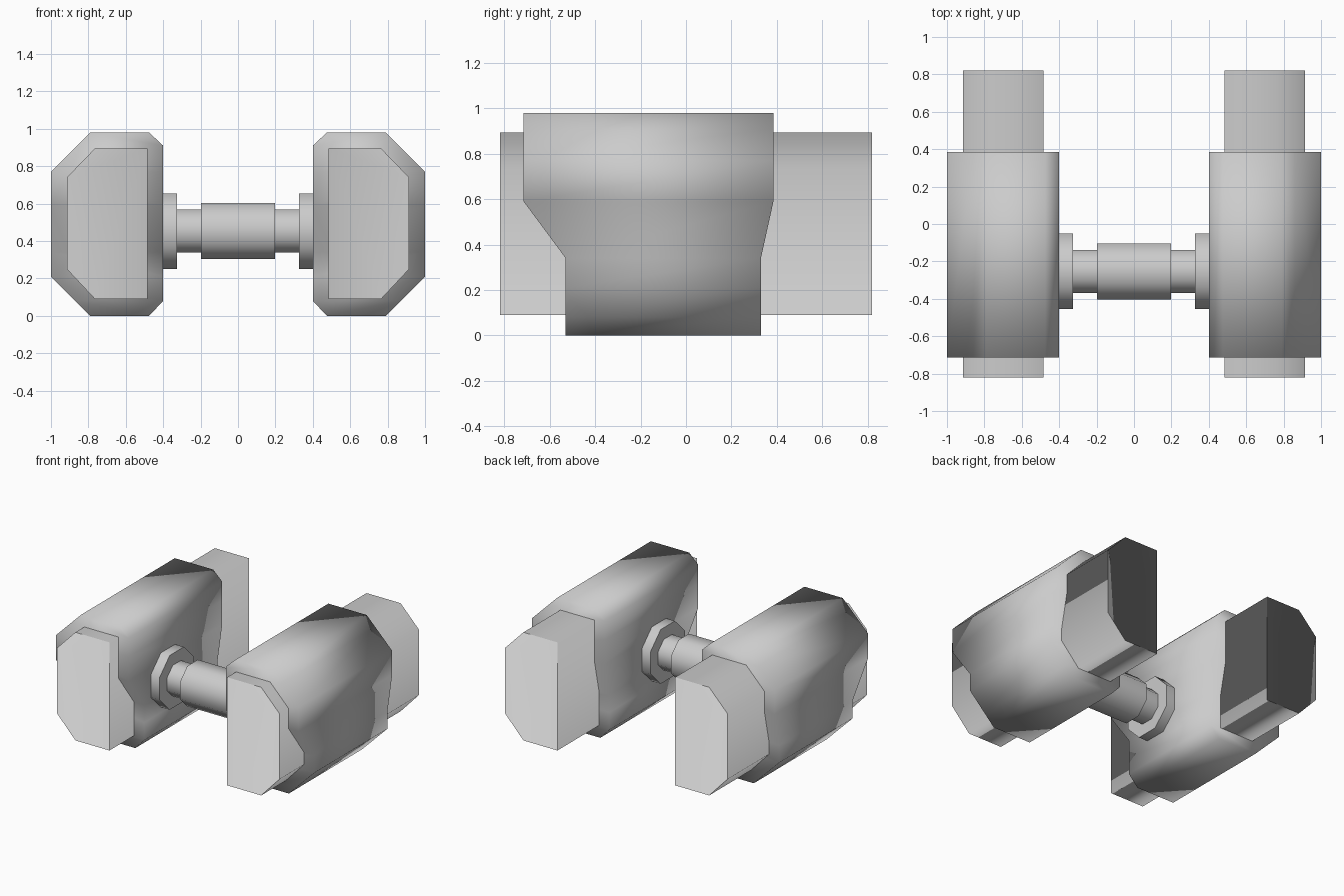
import bpy, bmesh, math
from mathutils import Matrix

if "Cube" in bpy.data.objects:
    bpy.data.objects.remove(bpy.data.objects["Cube"])


def finish(bm, name, smooth_angle=None, mirrored=True):
    bmesh.ops.recalc_face_normals(bm, faces=bm.faces)
    mesh = bpy.data.meshes.new(name)
    bm.to_mesh(mesh)
    bm.free()
    ob = bpy.data.objects.new(name, mesh)
    bpy.context.collection.objects.link(ob)
    bpy.ops.object.select_all(action='DESELECT')
    ob.select_set(True)
    bpy.context.view_layer.objects.active = ob
    if smooth_angle is None:
        bpy.ops.object.shade_smooth()
    else:
        bpy.ops.object.shade_smooth_by_angle(angle=math.radians(smooth_angle))
    if mirrored:
        ob.modifiers.new("mirror", 'MIRROR')
    return ob


def loft(rings, name):
    # skin a stack of equal-sized closed rings and cap both ends
    bm = bmesh.new()
    vs = [[bm.verts.new(p) for p in ring] for ring in rings]
    n = len(vs[0])
    for a, b in zip(vs, vs[1:]):
        for i in range(n):
            j = (i + 1) % n
            bm.faces.new((a[i], a[j], b[j], b[i]))
    bm.faces.new(vs[0])
    bm.faces.new(vs[-1])
    return bm


# Outer shells: height, inner x, outer x, front y, back y
levels = [
    (0.00, 0.475, 0.79, -0.53, 0.33),
    (0.08, 0.40, 0.87, -0.53, 0.33),
    (0.21, 0.40, 1.00, -0.53, 0.33),
    (0.34, 0.40, 1.00, -0.53, 0.33),
    (0.59, 0.40, 1.00, -0.715, 0.385),
    (0.77, 0.40, 1.00, -0.715, 0.385),
    (0.91, 0.40, 0.86, -0.715, 0.385),
    (0.98, 0.475, 0.79, -0.715, 0.385),
]
rings = [[(xi, yf, z), (xo, yf, z), (xo, yb, z), (xi, yb, z)]
         for z, xi, xo, yf, yb in levels]
finish(loft(rings, "outer_shell"), "outer_shell")

# Long cores running through the shells, with inset end faces
core = [(0.485, 0.09), (0.765, 0.09), (0.915, 0.25),
        (0.915, 0.74), (0.765, 0.895), (0.485, 0.895)]
bm = loft([[(x, y, z) for x, z in core] for y in (-0.82, 0.82)], "core")
ends = [f for f in bm.faces if len(f.verts) == 6]
bmesh.ops.inset_individual(bm, faces=ends, thickness=0.03)
finish(bm, "core")


def octagon_bar(name, x0, x1, r, mirrored=True):
    # eight-sided bar along x, r measured to the flats
    cx, cy, cz = (x0 + x1) / 2, -0.253, 0.453
    rad = r / math.cos(math.pi / 8)
    bm = bmesh.new()
    bmesh.ops.create_cone(
        bm, cap_ends=True, segments=8, radius1=rad, radius2=rad, depth=x1 - x0,
        matrix=Matrix.Translation((cx, cy, cz))
        @ Matrix.Rotation(math.pi / 2, 4, 'Y')
        @ Matrix.Rotation(math.pi / 8, 4, 'Z'))
    zs = [v.co.z for v in bm.verts]
    # turn so that flats face up and sideways
    if max(zs) - cz > r + 0.001:
        bmesh.ops.rotate(bm, cent=(cx, cy, cz), verts=bm.verts,
                         matrix=Matrix.Rotation(math.pi / 8, 3, 'X'))
    finish(bm, name, 60, mirrored)


# Connecting rod
octagon_bar("rod_sleeve", -0.197, 0.197, 0.15, False)
octagon_bar("rod_neck", 0.19, 0.34, 0.115)
octagon_bar("rod_collar", 0.327, 0.42, 0.202)
